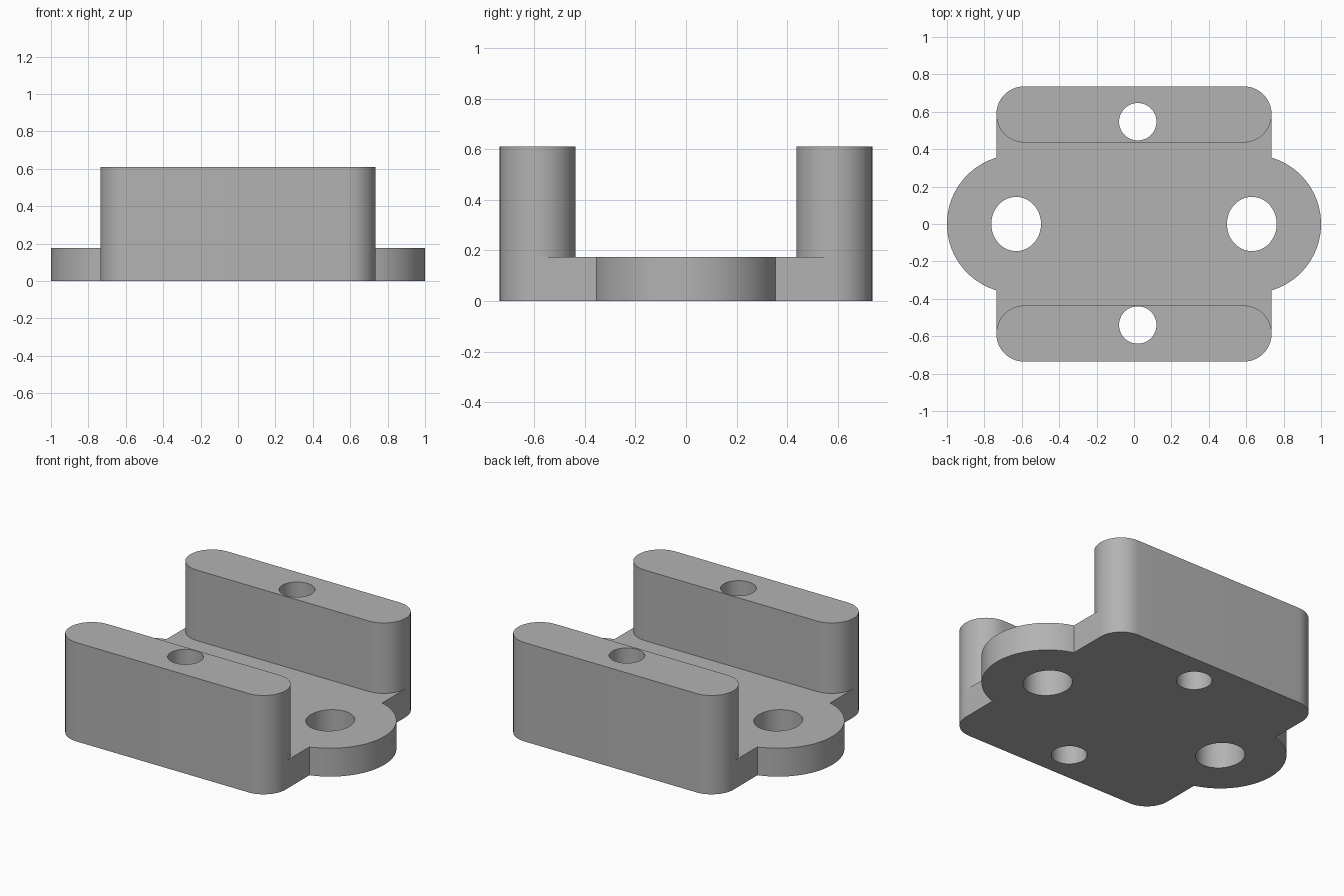
import bpy, bmesh, math

if "Cube" in bpy.data.objects:
    bpy.data.objects.remove(bpy.data.objects["Cube"])

BASE_H, WALL_H = 0.175, 0.61
HALF, R = 0.736, 0.15            # half size of the square body, corner radius
LOBE_X, LOBE_R = 0.63, 0.37      # mounting ear centre and radius

gray = bpy.data.materials.new("plain gray")
gray.diffuse_color = (0.45, 0.45, 0.45, 1)
gray.use_nodes = True
gray.node_tree.nodes["Principled BSDF"].inputs["Base Color"].default_value = gray.diffuse_color


def arc(cx, cy, rx, ry, a0, a1, n):
    return [(cx + rx * math.cos(math.radians(a0 + (a1 - a0) * i / n)),
             cy + ry * math.sin(math.radians(a0 + (a1 - a0) * i / n)))
            for i in range(n + 1)]


def prism(name, points, z0, z1):
    bm = bmesh.new()
    face = bm.faces.new([bm.verts.new((x, y, z0)) for x, y in points])
    top = bmesh.ops.extrude_face_region(bm, geom=[face])["geom"]
    bmesh.ops.translate(bm, vec=(0, 0, z1 - z0),
                        verts=[v for v in top if isinstance(v, bmesh.types.BMVert)])
    bmesh.ops.recalc_face_normals(bm, faces=bm.faces)
    mesh = bpy.data.meshes.new(name)
    bm.to_mesh(mesh)
    bm.free()
    obj = bpy.data.objects.new(name, mesh)
    bpy.context.collection.objects.link(obj)
    mesh.materials.append(gray)
    return obj


def combine(target, other, operation):
    mod = target.modifiers.new(operation.lower(), "BOOLEAN")
    mod.operation, mod.object, mod.solver = operation, other, "EXACT"
    bpy.context.view_layer.objects.active = target
    bpy.ops.object.modifier_apply(modifier=mod.name)
    bpy.data.objects.remove(other)


# Base plate: square body with rounded corners and a round ear on each side
join = math.degrees(math.acos((HALF - LOBE_X) / LOBE_R))
c = HALF - R
half = (arc(LOBE_X, 0, LOBE_R, LOBE_R, -join, join, 48)
        + arc(c, c, R, R, 0, 90, 16))
half = arc(c, -c, R, R, -90, 0, 16) + half
bracket = prism("bracket", half + [(-x, -y) for x, y in half], 0, BASE_H)

# Two upright walls with rounded ends
for s in (-1, 1):
    outline = (arc(c, s * c, R, R, -90, 90, 32)
               + arc(-c, s * c, R, R, 90, 270, 32))
    combine(bracket, prism("wall", outline, 0, WALL_H), "UNION")

# Vertical holes: two in the ears, one through each wall
for x, y, rx, ry in ((-0.63, 0, 0.133, 0.145), (0.63, 0, 0.133, 0.145),
                     (0.02, 0.547, 0.1, 0.1), (0.02, -0.54, 0.1, 0.1)):
    hole = prism("hole", arc(x, y, rx, ry, 0, 360, 48)[:-1], -0.1, 0.8)
    combine(bracket, hole, "DIFFERENCE")

bpy.ops.object.select_all(action="DESELECT")
bracket.select_set(True)
bpy.context.view_layer.objects.active = bracket
bpy.ops.object.shade_smooth_by_angle(angle=math.radians(30))
